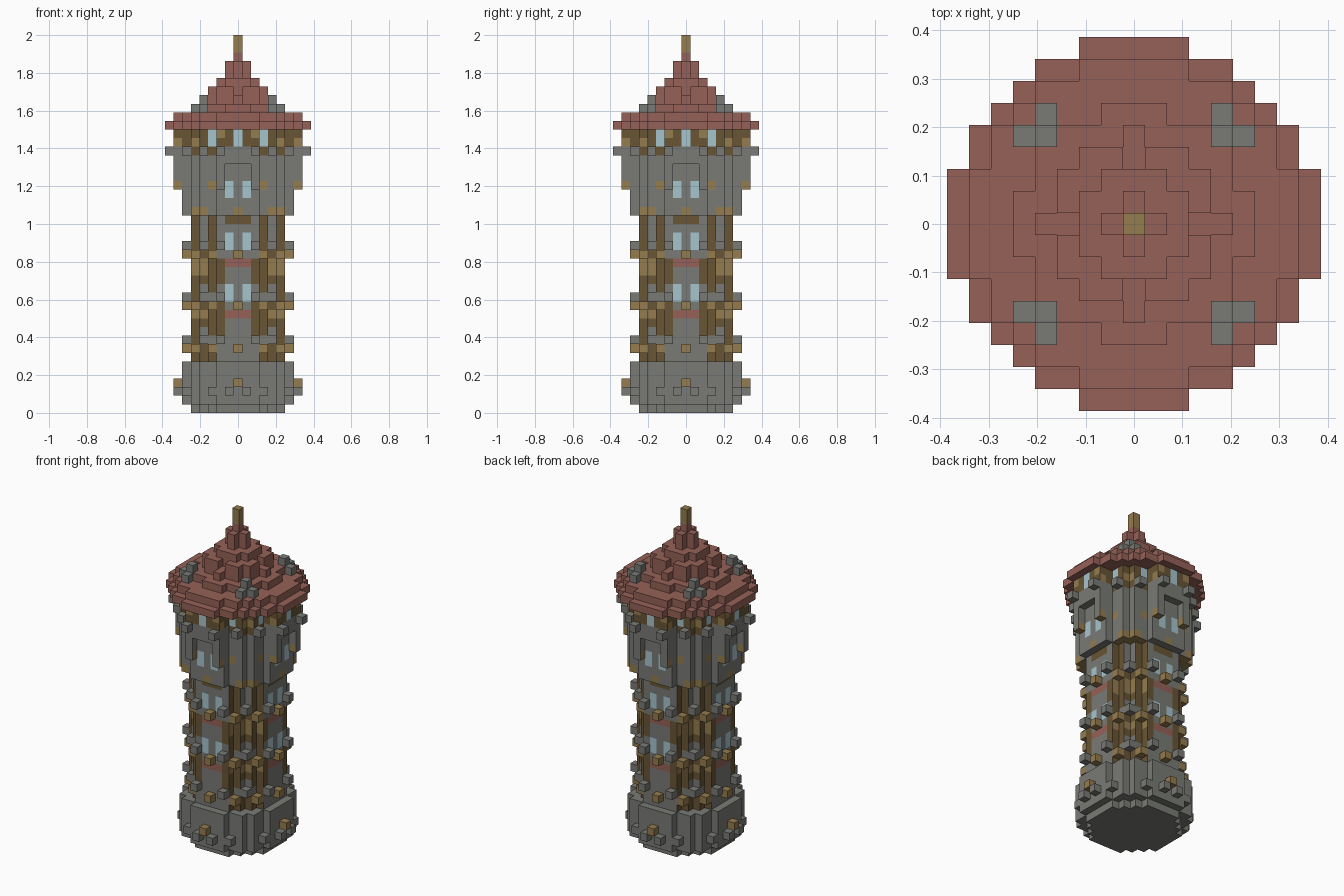
import bpy
import bmesh
from mathutils import Vector

if "Cube" in bpy.data.objects:
    bpy.data.objects.remove(bpy.data.objects["Cube"])

U = 1 / 22  # edge of one block; the tower is 44 blocks high


def material(name, rgb):
    mat = bpy.data.materials.new(name)
    mat.use_nodes = True
    mat.diffuse_color = (*rgb, 1)
    mat.node_tree.nodes["Principled BSDF"].inputs["Base Color"].default_value = (*rgb, 1)
    return mat


STONE, TIMBER, OAK, TILE, GLASS = range(5)
MATERIALS = [
    material("grey stone", (0.192, 0.198, 0.181)),
    material("dark timber", (0.14, 0.09, 0.035)),
    material("golden oak", (0.3, 0.2, 0.075)),
    material("red tile", (0.3, 0.12, 0.095)),
    material("pale glass", (0.38, 0.56, 0.62)),
]
SIDES = [Vector(d) for d in
         ((1, 0, 0), (-1, 0, 0), (0, 1, 0), (0, -1, 0), (0, 0, 1), (0, 0, -1))]


def disc(limit):
    """Block columns whose squared distance from the axis is within the limit."""
    return {(i, j) for i in range(-8, 9) for j in range(-8, 9) if i * i + j * j <= limit}


def ring(*spots):
    """Repeat block columns by mirroring and quarter turns."""
    return {(sx * p, sy * q) for a, b in spots for p, q in ((a, b), (b, a))
            for sx in (-1, 1) for sy in (-1, 1)}


def stack(columns, low, high):
    return {(i, j, k) for i, j in columns for k in range(low, high)}


def build(name, blocks, colour):
    """Skin the blocks; the rule colours a face by its sideways offset and level."""
    bm = bmesh.new()
    corners = {}

    def corner(p):
        key = tuple(round(2 * c) for c in p)
        if key not in corners:
            corners[key] = bm.verts.new(p * U)
        return corners[key]

    for i, j, k in sorted(blocks):
        middle = Vector((i, j, k + 0.5))
        for d in SIDES:
            if (i + int(d.x), j + int(d.y), k + int(d.z)) in blocks:
                continue
            a = Vector((d.y, d.z, d.x)) / 2
            b = d.cross(a)
            face = bm.faces.new([corner(middle + d / 2 + s * a + t * b)
                                 for s, t in ((1, 1), (-1, 1), (-1, -1), (1, -1))])
            across = abs(j) if d.x else abs(i) if d.y else max(abs(i), abs(j))
            face.material_index = colour(across, k)
    mesh = bpy.data.meshes.new(name)
    bm.to_mesh(mesh)
    bm.free()
    for mat in MATERIALS:
        mesh.materials.append(mat)
    obj = bpy.data.objects.new(name, mesh)
    bpy.context.collection.objects.link(obj)
    return obj


def plain(index):
    return lambda across, k: index


def shaft_colour(across, k):
    if across <= 1:  # windows with red sills between the timbers
        if across == 1 and k in (13, 14, 19, 20):
            return GLASS
        if k in (11, 17):
            return TILE
        return TIMBER if k == 22 else STONE
    if across == 2:
        return TIMBER if k in (9, 10, 11, 12, 15, 16, 17) else STONE
    if across == 3:
        return STONE if k in (8, 13) else TIMBER
    if across == 4:
        if k in (8, 9, 13, 14) or k > 18:
            return STONE
        return OAK if k in (11, 16, 17) else TIMBER
    return OAK if k in (11, 16, 17) else TIMBER


def chamber_colour(across, k):
    if k == 23:
        return OAK if across in (0, 4, 5) else STONE
    if k in (25, 26) and across == 1:
        return GLASS
    if k == 26 and across in (3, 7):
        return OAK
    if k >= 31:  # timber gallery under the eaves
        if across in (0, 3):
            return GLASS
        return OAK if (across == 2 and k == 32) or (across in (5, 7) and k == 31) else TIMBER
    return TIMBER if k == 30 and across in (3, 5) else STONE


# Footing and base
build("stone_base", stack(disc(29), 0, 1) | stack(disc(41), 1, 6), plain(STONE))

# Half-timbered shaft
build("tower_shaft", stack(disc(29), 6, 23), shaft_colour)

# Wider upper chamber with a window niche between projecting piers on each side
piers = stack(ring((7, 2)), 26, 29)
bay = stack(ring((7, 0), (7, 1), (7, 2)), 29, 33)
build("upper_chamber", stack(disc(41), 23, 33) | piers | bay, chamber_colour)

# Stepped roof, each course given as squared radius and height in blocks
roof, level = set(), 33
for limit, height in ((71, 1), (53, 1), (26, 1), (16, 1), (13, 1), (5, 1), (1, 2), (0, 1)):
    roof |= stack(disc(limit), level, level + height)
    level += height
roof -= stack(ring((3, 0)), 37, 38)
build("stepped_roof", roof, plain(TILE))
build("roof_finial", stack({(0, 0)}, level, 44), plain(OAK))
build("roof_stones", stack(ring((4, 4), (5, 4)), 35, 36) | stack(ring((4, 4)), 36, 37),
      plain(STONE))

# Projecting beam ends and stones in rows around the tower
beams = stack(ring((7, 0)), 3, 4)
stones = stack(ring((7, 1), (6, 3)), 2, 3) | stack(ring((8, 2), (6, 4)), 30, 31)
for level in (7, 12, 18):
    beams |= stack(ring((6, 0), (5, 3)), level, level + 1)
    stones |= stack(ring((6, 2), (4, 4)), level + 1, level + 2)
build("beam_ends", beams, plain(OAK))
build("stone_studs", stones, plain(STONE))
